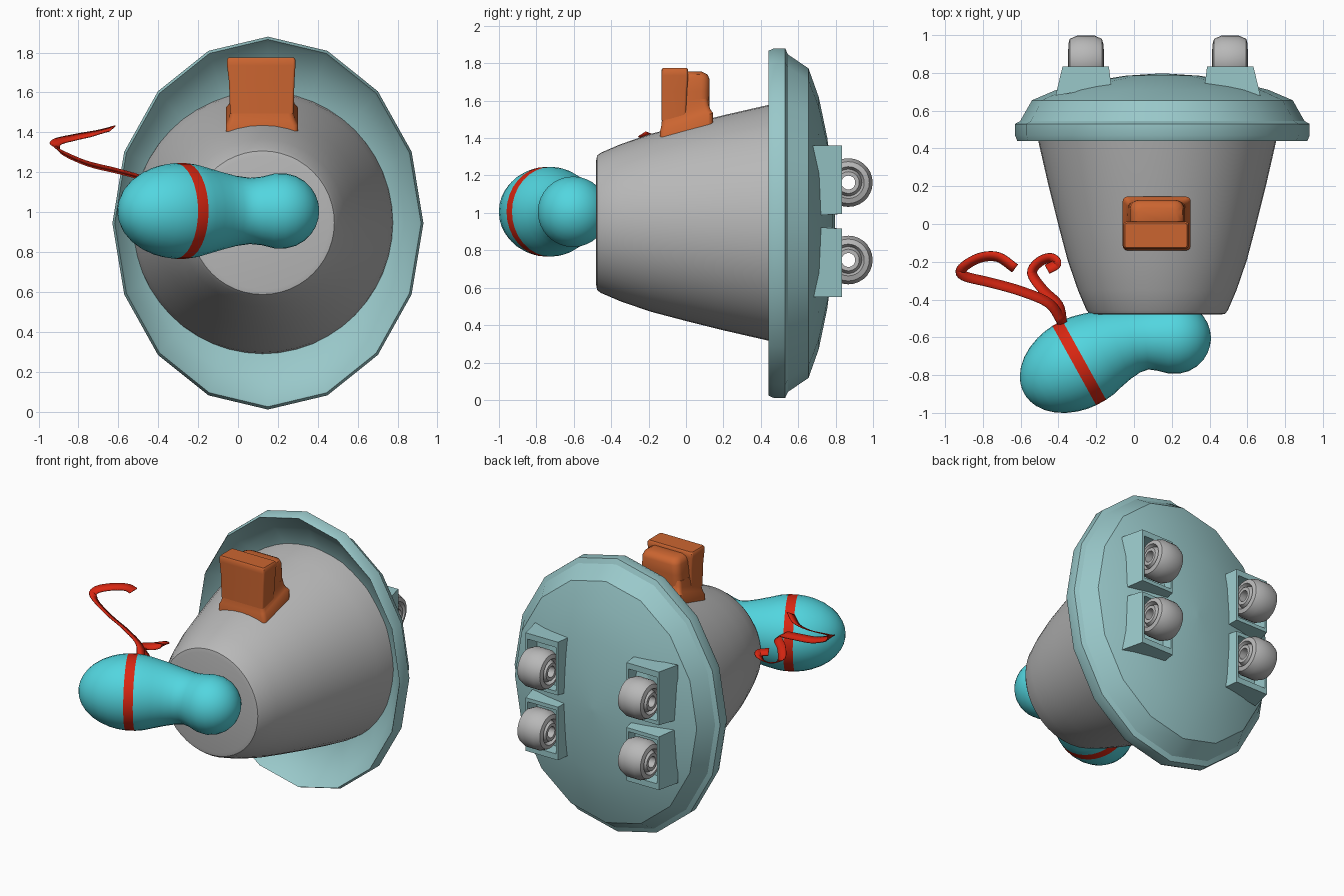
import bpy, bmesh, math
from mathutils import Vector

if "Cube" in bpy.data.objects:
    bpy.data.objects.remove(bpy.data.objects["Cube"])


def material(name, rgb):
    m = bpy.data.materials.new(name)
    m.diffuse_color = (*rgb, 1)
    m.use_nodes = True
    m.node_tree.nodes["Principled BSDF"].inputs["Base Color"].default_value = m.diffuse_color
    return m


TEAL = material("pale_teal", (0.32, 0.58, 0.59))
CYAN = material("bright_cyan", (0.085, 0.67, 0.74))
GREY = material("light_grey", (0.48, 0.48, 0.48))
ORANGE = material("orange", (0.60, 0.13, 0.03))
RED = material("red", (0.70, 0.02, 0.006))


def finish(bm, name, mats, angle=30):
    bmesh.ops.recalc_face_normals(bm, faces=bm.faces)
    me = bpy.data.meshes.new(name)
    bm.to_mesh(me)
    bm.free()
    ob = bpy.data.objects.new(name, me)
    bpy.context.collection.objects.link(ob)
    for m in mats:
        me.materials.append(m)
    bpy.ops.object.select_all(action='DESELECT')
    ob.select_set(True)
    bpy.context.view_layer.objects.active = ob
    bpy.ops.object.shade_smooth_by_angle(angle=math.radians(angle))
    return ob


def loft(name, rings, mats, caps=True, closed=False, angle=30, band=None):
    """Skin a list of equal-length point rings; band = index of the strip with material 1."""
    bm = bmesh.new()
    vs = [[bm.verts.new(p) for p in r] for r in rings]
    n = len(rings[0])
    for i in range(len(vs) if closed else len(vs) - 1):
        a, b = vs[i], vs[(i + 1) % len(vs)]
        for j in range(n):
            k = (j + 1) % n
            f = bm.faces.new((a[j], a[k], b[k], b[j]))
            f.material_index = 1 if i == band else 0
    if caps:
        bm.faces.new(vs[0])
        bm.faces.new(vs[-1])
    return finish(bm, name, mats, angle)


def ring(c, u, v, n):
    """Ellipse of n points around c spanned by u and v."""
    c, u, v = Vector(c), Vector(u), Vector(v)
    return [c + u * math.sin(2 * math.pi * i / n) + v * math.cos(2 * math.pi * i / n)
            for i in range(n)]


# Sixteen-sided oval dish: (scale, y) from rim inside, over the rim, to the domed back
dish = [(0.02, 0.66), (0.45, 0.645), (0.70, 0.61), (0.85, 0.56), (0.97, 0.46), (0.985, 0.44),
        (1.0, 0.47), (1.0, 0.53), (0.965, 0.545), (0.885, 0.655), (0.72, 0.71),
        (0.49, 0.755), (0.25, 0.785), (0.02, 0.797)]
loft("dish", [ring((0.15, y, 0.945), (0.78 * s, 0, 0), (0, 0, 0.935 * s), 16)
              for s, y in dish], [TEAL])

# Tapered round body
body = [(0.335, -0.48), (0.36, -0.475), (0.375, -0.455), (0.42, -0.35), (0.475, -0.19),
        (0.525, 0.0), (0.575, 0.2), (0.63, 0.44), (0.65, 0.54), (0.66, 0.63)]
loft("tapered_body", [ring((0.123, y, 0.947), (r, 0, 0), (0, 0, r), 48)
                      for r, y in body], [GREY])

# Pin: rings of (x, y, radius, axis direction), with a painted band at the fat part
axis = Vector((0.875, 0.484, 0)).normalized()
rows = []
for d in (-0.333, -0.325, -0.31, -0.28, -0.24, -0.19, -0.13, -0.08, -0.03, 0.03, 0.08, 0.14):
    c = Vector((-0.29, -0.735, 0)) + axis * d
    rows.append((c.x, c.y, 0.241 * math.sqrt(1 - (d / 0.334) ** 2), axis))
band = 8
for x, y, r, dy in ((-0.09, -0.637, 0.197, 0.40), (-0.01, -0.615, 0.176, 0.25),
                    (0.06, -0.605, 0.166, 0.1), (0.12, -0.604, 0.172, 0)):
    rows.append((x, y, r, Vector((1, dy, 0)).normalized()))
for a in (100, 83, 67, 52, 38, 25, 13, 4):
    t = math.radians(a)
    rows.append((0.215 + 0.192 * math.cos(t), -0.604, 0.19 * math.sin(t), Vector((1, 0, 0))))
loft("pin", [ring((x, y, 1.006), Vector((-d.y, d.x, 0)) * r, (0, 0, r), 32)
             for x, y, r, d in rows], [CYAN, RED], band=band)


# Orange column: rounded-rectangle sections (z, slope, x0, x1, y0, y1, corner radius)
def section(z, slope, x0, x1, y0, y1, rad):
    pts = []
    corners = ((x1 - rad, y1 - rad), (x0 + rad, y1 - rad),
               (x0 + rad, y0 + rad), (x1 - rad, y0 + rad))
    for q, (cx, cy) in enumerate(corners):
        for s in range(5):
            a = math.pi / 2 * (q + s / 4)
            x, y = cx + rad * math.cos(a), cy + rad * math.sin(a)
            pts.append(Vector((x, y, z + slope * y)))
    return pts


def column(name, secs):
    loft(name, [section(*s) for s in secs], [ORANGE], angle=40)


column("column_base", [(1.40, 0.36, -0.06, 0.30, -0.14, 0.145, 0.025),
                       (1.482, 0.36, -0.06, 0.30, -0.14, 0.145, 0.025),
                       (1.505, 0.34, -0.045, 0.285, -0.133, 0.132, 0.025),
                       (1.54, 0.30, -0.038, 0.275, -0.128, 0.122, 0.025),
                       (1.60, 0.1, -0.030, 0.270, -0.12, 0.115, 0.025)])
column("column_front", [(1.52, 0.2, -0.040, 0.278, -0.13, 0.0, 0.012),
                        (1.65, 0, -0.045, 0.283, -0.13, 0.005, 0.012),
                        (1.735, 0, -0.055, 0.288, -0.13, 0.012, 0.012),
                        (1.765, 0, -0.055, 0.288, -0.13, 0.012, 0.012),
                        (1.775, 0, -0.048, 0.280, -0.124, 0.004, 0.010)])
column("column_rear", [(1.52, 0.2, -0.035, 0.272, -0.04, 0.124, 0.045),
                       (1.65, 0, -0.025, 0.268, -0.04, 0.126, 0.045),
                       (1.715, 0, -0.020, 0.264, -0.04, 0.126, 0.045),
                       (1.74, 0, -0.010, 0.256, -0.03, 0.115, 0.045),
                       (1.755, 0, 0.015, 0.230, -0.01, 0.085, 0.035)])


# Flowing ribbons: smoothed path with a flat cross strip
def ribbon(name, pts):
    p = [Vector(q) for q in pts]
    p = [2 * p[0] - p[1]] + p + [2 * p[-1] - p[-2]]
    path = []
    for i in range(1, len(p) - 2):
        a, b, c, d = p[i - 1:i + 3]
        for s in range(5):
            t = s / 5
            path.append(0.5 * (2 * b + (c - a) * t + (2 * a - 5 * b + 4 * c - d) * t * t
                               + (3 * b - a - 3 * c + d) * t ** 3))
    path.append(p[-2])
    bm = bmesh.new()
    prev = None
    for i, q in enumerate(path):
        t = path[min(i + 1, len(path) - 1)] - path[max(i - 1, 0)]
        w = t.cross(Vector((0, 0, 1))).normalized() * 0.025 + Vector((0, 0, -0.013))
        pair = (bm.verts.new(q - w), bm.verts.new(q + w))
        if prev:
            bm.faces.new((prev[0], prev[1], pair[1], pair[0]))
        prev = pair
    ob = finish(bm, name, [RED], 60)
    mod = ob.modifiers.new("thickness", 'SOLIDIFY')
    mod.thickness = 0.006
    mod.offset = 0


ribbon("long_ribbon", [(-0.38, -0.52, 1.10), (-0.45, -0.42, 1.16), (-0.60, -0.355, 1.205),
                       (-0.76, -0.31, 1.245), (-0.90, -0.275, 1.31), (-0.91, -0.235, 1.35),
                       (-0.82, -0.18, 1.375), (-0.72, -0.175, 1.395), (-0.63, -0.235, 1.42)])
ribbon("curled_ribbon", [(-0.38, -0.53, 1.10), (-0.40, -0.43, 1.11), (-0.48, -0.35, 1.10),
                         (-0.54, -0.26, 1.07), (-0.50, -0.20, 1.06), (-0.44, -0.18, 1.08),
                         (-0.41, -0.21, 1.10), (-0.46, -0.24, 1.11)])

# Four wheels with through holes, each in a flared open bracket
tyre = [(-0.095, 0.037), (-0.095, 0.058), (-0.07, 0.072), (-0.093, 0.085), (-0.085, 0.112),
        (-0.045, 0.13), (0.045, 0.13), (0.085, 0.112), (0.093, 0.085), (0.07, 0.072),
        (0.095, 0.058), (0.095, 0.037)]
for sx, side in ((-1, "left"), (1, "right")):
    for sz, level in ((-1, "lower"), (1, "upper")):
        def place(u, y, w):
            return Vector((0.127 + sx * u, y, 0.955 + sz * w))
        cw = place(0.382, 0.868, 0.207)
        loft(f"wheel_{level}_{side}",
             [ring(cw + Vector((x, 0, 0)), (0, r, 0), (0, 0, r), 28) for x, r in tyre],
             [GREY], caps=False, closed=True, angle=40)

        def rect(u0, u1, w0, w1, y0, y1):
            return [place(u0, y0, w0), place(u1, y1, w0), place(u1, y1, w1), place(u0, y0, w1)]
        loft(f"bracket_{level}_{side}",
             [rect(0.247, 0.542, 0.03, 0.405, 0.73, 0.68),
              rect(0.260, 0.505, 0.04, 0.405, 0.835, 0.835),
              rect(0.275, 0.490, 0.065, 0.365, 0.835, 0.835),
              rect(0.275, 0.490, 0.065, 0.365, 0.735, 0.735)], [TEAL])
